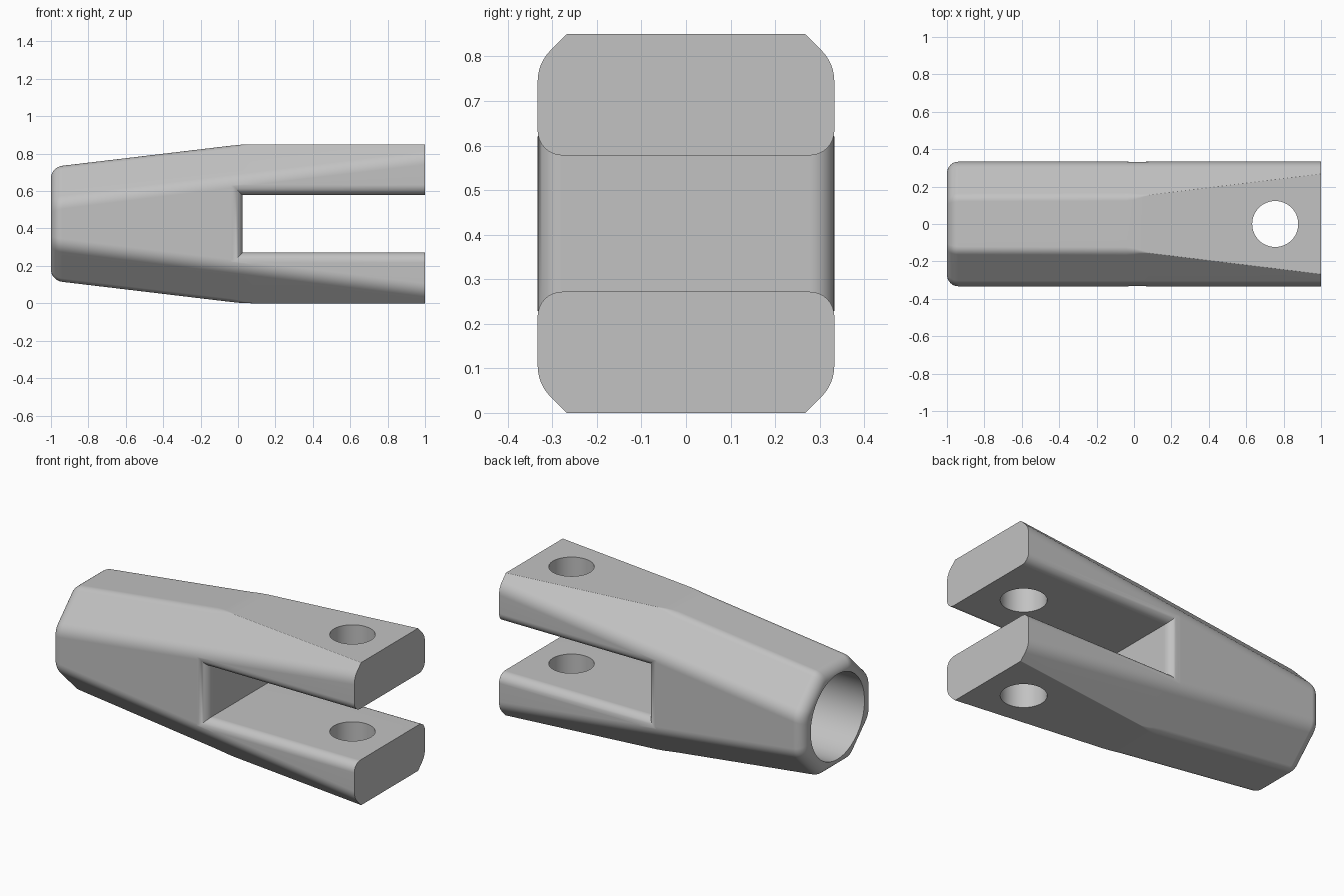
import bpy
import math
from mathutils import Vector

if "Cube" in bpy.data.objects:
    bpy.data.objects.remove(bpy.data.objects["Cube"], do_unlink=True)

WIDTH = 0.333      # half width of the body
MID = 0.425        # height of the centre line
END_ROUND = 0.06   # rounding of the bored end
LEAD = 0.055       # rounding of the slot mouth

metal = bpy.data.materials.new("plain grey metal")
metal.use_nodes = True
grey = (0.54, 0.54, 0.54, 1)
metal.diffuse_color = grey
metal.node_tree.nodes["Principled BSDF"].inputs["Base Color"].default_value = grey


def loft(name, loops):
    """Skin a list of equal-length closed loops and cap both ends."""
    n = len(loops[0])
    verts = [p for loop in loops for p in loop]
    faces = [tuple(range(n)), tuple(range(len(verts) - n, len(verts)))]
    for i in range(len(loops) - 1):
        for j in range(n):
            k = (j + 1) % n
            faces.append((i * n + j, i * n + k, (i + 1) * n + k, (i + 1) * n + j))
    mesh = bpy.data.meshes.new(name)
    mesh.from_pydata(verts, [], faces)
    obj = bpy.data.objects.new(name, mesh)
    bpy.context.collection.objects.link(obj)
    bpy.ops.object.select_all(action="DESELECT")
    bpy.context.view_layer.objects.active = obj
    obj.select_set(True)
    bpy.ops.object.mode_set(mode="EDIT")
    bpy.ops.mesh.select_all(action="SELECT")
    bpy.ops.mesh.normals_make_consistent(inside=False)
    bpy.ops.object.mode_set(mode="OBJECT")
    return obj


def rounded(points, cuts, steps=6):
    """Round each corner of a polygon, starting the cut at its given distance."""
    out = []
    for i, p in enumerate(points):
        a = p + (points[i - 1] - p).normalized() * cuts[i]
        b = p + (points[(i + 1) % len(points)] - p).normalized() * cuts[i]
        for s in range(steps + 1):
            t = s / steps
            out.append(a * (1 - t) ** 2 + p * 2 * t * (1 - t) + b * t * t)
    return out


def section(x, h, soft, scale=1.0):
    """Octagon whose side faces widen along x while the bevel stays at 45 degrees."""
    s = 0.2375 + 0.1225 * x
    w = WIDTH + s - h
    quarter = [(WIDTH, s), (w, h), (-w, h), (-WIDTH, s)]
    pts = [Vector(q) for q in quarter] + [Vector((-y, -z)) for y, z in quarter]
    cuts = [0.042, soft, soft, 0.042] * 2
    return [(x, p.x * scale, MID + p.y * scale) for p in rounded(pts, cuts)]


# Body: rounded end, tapered barrel, straight fork
loops = []
for i in range(9):
    a = math.pi / 2 * i / 8
    x = -1 + END_ROUND * (1 - math.cos(a))
    scale = 1 - END_ROUND * (1 - math.sin(a)) / 0.32
    loops.append(section(x, 0.303 + 0.12 * (x + 1), 0.025, scale))
for x, h, soft in [(-0.04, 0.4175, 0.025), (0.0, 0.4215, 0.02),
                   (0.03, 0.424, 0.012), (0.08, 0.425, 0.002), (1.0, 0.425, 0.002)]:
    loops.append(section(x, h, soft))
body = loft("clevis_body", loops)
body.data.materials.append(metal)

# Slot cutter: flares outward at both sides to round the mouth edges
half = []
for i in range(9):
    a = math.pi / 2 * i / 8
    half.append((WIDTH - LEAD + LEAD * math.sin(a), LEAD * (1 - math.cos(a))))
half.append((WIDTH + 0.05, LEAD))
profile = [(-y, e) for y, e in reversed(half)] + half
slot_loops = []
for y, e in profile:
    x0, hz = 0.025 - e, 0.153 + e
    slot_loops.append([(x0, y, MID - hz), (1.2, y, MID - hz),
                       (1.2, y, MID + hz), (x0, y, MID + hz)])
slot = loft("slot_cutter", slot_loops)


def cylinder(name, radius, depth, location, rotation=(0, 0, 0)):
    bpy.ops.mesh.primitive_cylinder_add(vertices=64, radius=radius, depth=depth,
                                        location=location, rotation=rotation)
    bpy.context.object.name = name
    return bpy.context.object


# End bore and cross pin hole
bore = cylinder("bore_cutter", 0.253, 1.0, (-0.7, 0, MID), (0, math.pi / 2, 0))
pin = cylinder("pin_hole_cutter", 0.123, 2.0, (0.755, 0, MID))

bpy.ops.object.select_all(action="DESELECT")
bpy.context.view_layer.objects.active = body
body.select_set(True)
for cutter in (slot, bore, pin):
    cutter.hide_render = True
    cut = body.modifiers.new("cut", "BOOLEAN")
    cut.operation = "DIFFERENCE"
    cut.solver = "EXACT"
    cut.object = cutter
    bpy.ops.object.modifier_apply(modifier=cut.name)
    bpy.data.objects.remove(cutter, do_unlink=True)

# Smooth roundings, crisp edges, flat faces kept even
bpy.ops.object.shade_smooth_by_angle(angle=math.radians(28))
even = body.modifiers.new("even_shading", "WEIGHTED_NORMAL")
even.keep_sharp = True
